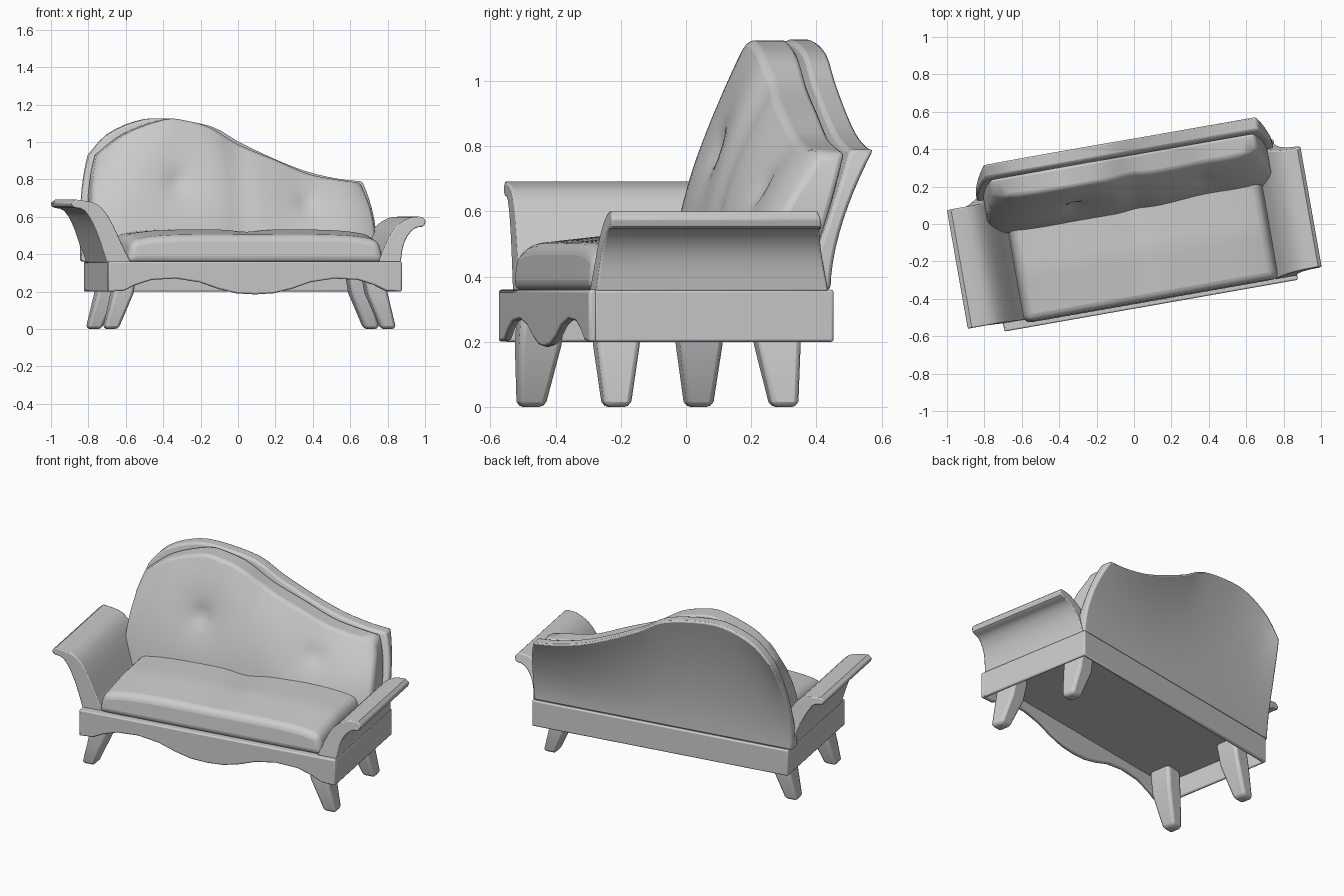
import bpy, bmesh, math
from mathutils import Vector

if "Cube" in bpy.data.objects:
    bpy.data.objects.remove(bpy.data.objects["Cube"])

TURN = math.radians(10)   # the whole sofa stands turned on the floor


def finish(name, bm, bevel=0.0, segs=2, angle=40):
    bmesh.ops.recalc_face_normals(bm, faces=bm.faces)
    me = bpy.data.meshes.new(name)
    bm.to_mesh(me)
    bm.free()
    ob = bpy.data.objects.new(name, me)
    bpy.context.collection.objects.link(ob)
    ob.rotation_euler.z = TURN
    if bevel:
        m = ob.modifiers.new("bevel", 'BEVEL')
        m.width, m.segments = bevel, segs
        m.limit_method, m.angle_limit = 'ANGLE', math.radians(50)
    bpy.ops.object.select_all(action='DESELECT')
    bpy.context.view_layer.objects.active = ob
    ob.select_set(True)
    bpy.ops.object.shade_smooth_by_angle(angle=math.radians(angle))
    return ob


def box(name, lo, hi, bevel=0.008):
    bm = bmesh.new()
    bmesh.ops.create_cube(bm, size=1)
    for v in bm.verts:
        v.co = [lo[i] + (v.co[i] + 0.5) * (hi[i] - lo[i]) for i in range(3)]
    return finish(name, bm, bevel)


def extrude_xz(name, pts, y0, y1, bevel=0.008):
    bm = bmesh.new()
    f = bm.faces.new([bm.verts.new((x, y0, z)) for x, z in pts])
    r = bmesh.ops.extrude_face_region(bm, geom=[f])
    for v in r["geom"]:
        if isinstance(v, bmesh.types.BMVert):
            v.co.y = y1
    # extruding keeps the first face only if asked, so close the front again
    if not any(abs(g.normal.y) > 0.9 and g.calc_center_median().y == y0 for g in bm.faces):
        bmesh.ops.holes_fill(bm, edges=[e for e in bm.edges if e.is_boundary], sides=0)
    return finish(name, bm, bevel)


def shell(name, nu, nv, f, bevel, segs):
    """Closed pad between two grids; f(u, v, side) gives positions, side 0 or 1."""
    bm = bmesh.new()
    g = [[[bm.verts.new(f(i / nu, j / nv, s)) for j in range(nv + 1)]
          for i in range(nu + 1)] for s in (0, 1)]
    for a in g:
        for i in range(nu):
            for j in range(nv):
                bm.faces.new((a[i][j], a[i + 1][j], a[i + 1][j + 1], a[i][j + 1]))
    rim = ([(i, 0) for i in range(nu)] + [(nu, j) for j in range(nv)] +
           [(i, nv) for i in range(nu, 0, -1)] + [(0, j) for j in range(nv, 0, -1)])
    for (a, b), (c, d) in zip(rim, rim[1:] + rim[:1]):
        bm.faces.new((g[0][a][b], g[0][c][d], g[1][c][d], g[1][a][b]))
    return finish(name, bm, bevel, segs, 50)


def spline(pts, u):
    """Smooth curve through the points, u from 0 to 1."""
    n = len(pts) - 1
    i = min(int(u * n), n - 1)
    t = u * n - i
    p = [Vector(pts[min(max(k, 0), n)]) for k in (i - 1, i, i + 1, i + 2)]
    return 0.5 * (2 * p[1] + (p[2] - p[0]) * t + (2 * p[0] - 5 * p[1] + 4 * p[2] - p[3]) * t ** 2
                  + (3 * p[1] - p[0] - 3 * p[2] + p[3]) * t ** 3)


def upright(top, half, z0, u, t):
    """Column point under a sloping crest whose sides bulge out below."""
    p = spline(top, u)
    xb = half * (2 * u - 1)
    return p.x + (xb - p.x) * (1 - t ** 3), z0 + (p.y - z0) * t


def dent(x, z, cx, cz, r):
    return math.exp(-((x - cx) ** 2 + (z - cz) ** 2) / r ** 2)


# base: deck and thin rim boards, hollow below
X0, X1 = -0.782, 0.812
box("base_deck", (X0 + 0.01, -0.43, 0.325), (X1 - 0.01, 0.30, 0.36), 0)
box("back_rail", (X0, 0.297, 0.2), (X1, 0.318, 0.36))
box("left_rail", (X0, -0.43, 0.2), (X0 + 0.02, 0.315, 0.36))
box("right_rail", (X1 - 0.02, -0.43, 0.2), (X1, 0.315, 0.36))

# front apron with scalloped lower edge
half = [(0, 0.185), (0.1, 0.191), (0.2, 0.215), (0.3, 0.25), (0.43, 0.27),
        (0.56, 0.263), (0.65, 0.235), (0.71, 0.205), (0.797, 0.2)]
edge = [(-x, z) for x, z in half[:0:-1]] + half
apron = [(x + 0.015, z) for x, z in edge + [(0.797, 0.36), (-0.797, 0.36)]]
extrude_xz("front_apron", apron, -0.446, -0.42)

# splayed tapering legs
for sx, nx in ((-1, "left"), (1, "right")):
    for y, ny, lean in ((-0.35, "front", 0.012), (0.172, "back", -0.01)):
        bm = bmesh.new()
        rings = []
        for cx, z, w, d in ((0.752, 0, 0.034, 0.036), (0.748, 0.018, 0.04, 0.043),
                            (0.69, 0.19, 0.054, 0.066), (0.665, 0.33, 0.054, 0.07)):
            rings.append([bm.verts.new((sx * cx + a * w, y + lean * z / 0.2 + b * d, z))
                          for a, b in ((-1, -1), (1, -1), (1, 1), (-1, 1))])
        for a, b in zip(rings, rings[1:]):
            for k in range(4):
                bm.faces.new((a[k], a[k - 1], b[k - 1], b[k]))
        bm.faces.new(rings[0])
        bm.faces.new(rings[-1])
        finish(f"{ny}_{nx}_leg", bm, 0.016)

# flared arms, the left one taller
left_in = [(-0.65, 0.355), (-0.69, 0.43), (-0.74, 0.54), (-0.79, 0.625), (-0.85, 0.675), (-0.95, 0.692)]
left_out = [(-0.973, 0.675), (-0.962, 0.65), (-0.905, 0.635), (-0.855, 0.56), (-0.815, 0.46), (-0.782, 0.355)]
right_in = [(0.69, 0.355), (0.72, 0.43), (0.76, 0.51), (0.81, 0.565), (0.87, 0.597), (0.93, 0.6)]
right_out = [(0.949, 0.58), (0.938, 0.55), (0.89, 0.538), (0.845, 0.49), (0.822, 0.43), (0.81, 0.355)]
for n, a, b, spread in (("left_arm", left_in, left_out, 0.005), ("right_arm", right_in, right_out, 0.025)):
    pts = [spline(a, k / 12) for k in range(13)] + [spline(b, k / 12) for k in range(13)]
    arm = extrude_xz(n, pts, -0.397, 0.247, 0.006)
    for v in arm.data.vertices:      # ends spread a little towards the base
        low = max(0, (0.6 - v.co.z) / 0.25)
        v.co.y += (-spread if v.co.y < 0 else 0.055) * low


# seat cushion with two soft lobes
def seat(u, v, side):
    x, y = -0.675 + 1.395 * u, -0.425 + 0.55 * v
    if not side:
        return x, y, 0.355
    crease = math.exp(-((x - 0.02) / 0.09) ** 2)
    puff = 1 - (2 * u - 1) ** 6
    return (x * 0.965 + 0.001, y + 0.012 * (1 - v), 0.468 + 0.034 * puff +
            0.03 * min(1, v * 2) - 0.025 * crease * v)


shell("seat_cushion", 28, 10, seat, 0.035, 4)

# back panel leaning and sweeping outwards
panel_top = [(-0.738, 0.93), (-0.637, 1.04), (-0.484, 1.11), (-0.332, 1.126), (-0.08, 1.085),
             (0.074, 1.0), (0.277, 0.905), (0.45, 0.84), (0.62, 0.802), (0.742, 0.79)]


def panel(u, t, side):
    x, z = upright(panel_top, 0.805, 0.36, u, t)
    if side:
        return x, 0.31 + 0.145 * t ** 1.8, z
    return x, 0.225 + 0.155 * t, z


shell("back_panel", 27, 10, panel, 0.012, 2)

# tufted back cushion
cushion_top = [(-0.715, 0.93), (-0.56, 1.045), (-0.351, 1.12), (-0.23, 1.113), (-0.10, 1.075),
               (0.055, 0.985), (0.26, 0.9), (0.43, 0.83), (0.58, 0.8), (0.715, 0.782)]


def back_pad(u, t, side):
    x, z = upright(cushion_top, 0.772, 0.4, u, t)
    if side:
        return x, 0.25 + 0.12 * t, z
    y = 0.05 + 0.2 * t - 0.034 * math.sin(math.pi * t)
    y += 0.05 * (2 * u - 1) ** 8
    for cx, cz, deep in ((-0.3, 0.79, 1), (0.4, 0.67, 0.8)):
        y += deep * (0.025 * dent(x, z, cx, cz, 0.16) + 0.022 * dent(x, z, cx, cz, 0.05))
    y += 0.012 * math.exp(-((x - 0.03) / 0.07) ** 2)
    return x, y, z


shell("back_cushion", 45, 20, back_pad, 0.03, 3)
